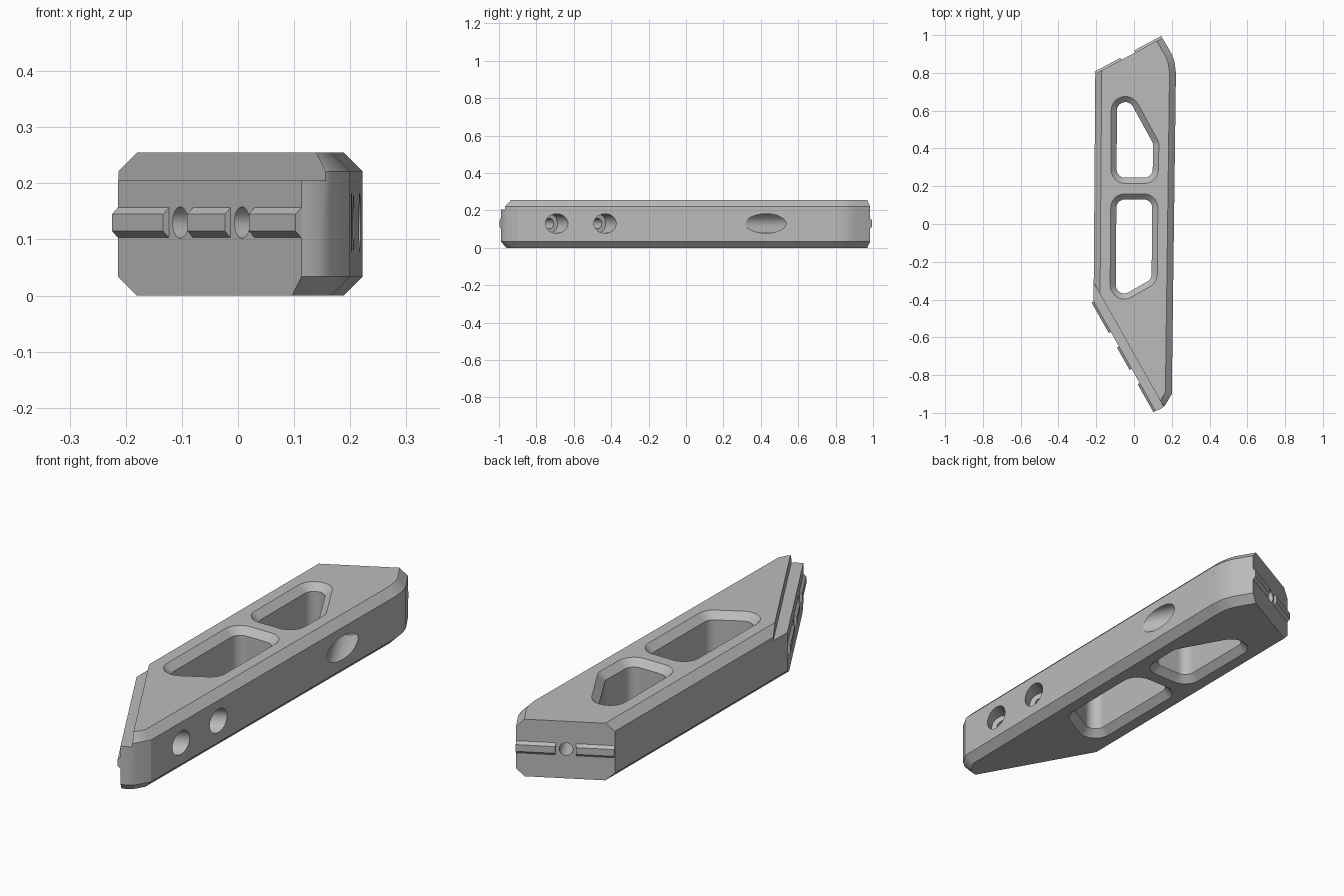
import bpy, bmesh, math
from mathutils import Vector
from mathutils.geometry import intersect_line_line_2d, tessellate_polygon

if "Cube" in bpy.data.objects:
    bpy.data.objects.remove(bpy.data.objects["Cube"], do_unlink=True)

metal = bpy.data.materials.new("plain_grey")
metal.use_nodes = True
GREY = (0.5, 0.5, 0.5, 1)
metal.diffuse_color = GREY
metal.node_tree.nodes["Principled BSDF"].inputs["Base Color"].default_value = GREY

HEIGHT, CHAMFER, MID = 0.255, 0.034, 0.13


def loft(name, rings):
    """Solid through matching rings of points, capped at both ends."""
    bm = bmesh.new()
    loops = [[bm.verts.new(p) for p in ring] for ring in rings]
    n = len(loops[0])
    for a, b in zip(loops, loops[1:]):
        for i in range(n):
            j = (i + 1) % n
            bm.faces.new((a[i], a[j], b[j], b[i]))
    bm.faces.new(loops[0][::-1])
    bm.faces.new(loops[-1])
    bmesh.ops.recalc_face_normals(bm, faces=bm.faces)
    mesh = bpy.data.meshes.new(name)
    bm.to_mesh(mesh)
    bm.free()
    ob = bpy.data.objects.new(name, mesh)
    bpy.context.collection.objects.link(ob)
    mesh.materials.append(metal)
    return ob


def offset(poly, dists):
    """Move each edge of a counter-clockwise polygon outward by its distance."""
    lines = []
    for i, p in enumerate(poly):
        q = poly[(i + 1) % len(poly)]
        d = (q - p).normalized()
        out = Vector((d.y, -d.x)) * dists[i]
        lines.append((p + out, d))
    pts = []
    for i, (p, d) in enumerate(lines):
        p0, d0 = lines[i - 1]
        t = (p - p0).cross(d) / d0.cross(d)
        pts.append(p0 + d0 * t)
    return pts


def rounded(poly, radius, steps=10):
    """Replace each corner by an arc."""
    pts = []
    for i, c in enumerate(poly):
        a = (poly[i - 1] - c).normalized()
        b = (poly[(i + 1) % len(poly)] - c).normalized()
        half = a.angle(b) / 2
        centre = c + (a + b).normalized() * radius / math.sin(half)
        start = c + a * radius / math.tan(half) - centre
        turn = math.pi - 2 * half
        for k in range(steps + 1):
            s = turn * k / steps
            co, si = math.cos(s), math.sin(s)
            pts.append(centre + Vector((start.x * co - start.y * si,
                                        start.x * si + start.y * co)))
    return pts


def at(ring, z):
    return [(p.x, p.y, z) for p in ring]


def rod(name, start, end, radius, sides=40):
    """Horizontal cylinder between two plan points at mid height."""
    d = (end - start).normalized()
    side = Vector((-d.y, d.x))
    rings = []
    for c in (start, end):
        ring = []
        for k in range(sides):
            s = math.tau * k / sides
            p = c + side * radius * math.cos(s)
            ring.append((p.x, p.y, MID + radius * math.sin(s)))
        rings.append(ring)
    return loft(name, rings)


def cut(target, cutter):
    mod = target.modifiers.new("cut", "BOOLEAN")
    mod.operation, mod.solver, mod.object = "DIFFERENCE", "EXACT", cutter
    bpy.context.view_layer.objects.active = target
    bpy.ops.object.modifier_apply(modifier=mod.name)
    bpy.data.objects.remove(cutter, do_unlink=True)


# Plan outline: angled front end, rounded nose, long side, rounded heel, back end
outline = [Vector(p) for p in (
    (-0.214, -0.41), (0.113, -0.99), (0.142, -0.979), (0.165, -0.96), (0.2, -0.9),
    (0.222, 0.8), (0.215, 0.857), (0.2, 0.9), (0.15, 0.985), (-0.205, 0.795))]
front_a, front_b = outline[0], outline[1]
back_a, back_b = outline[9], outline[8]
front_dir = (front_b - front_a).normalized()
back_dir = (back_b - back_a).normalized()
front_out = Vector((front_dir.y, -front_dir.x))
back_out = Vector((-back_dir.y, back_dir.x))

# Body with chamfers on every side except the two angled ends
inset = offset(outline, [0 if i in (0, 8) else -CHAMFER for i in range(len(outline))])
body = loft("body", [at(inset, 0), at(outline, CHAMFER),
                     at(outline, HEIGHT - CHAMFER), at(inset, HEIGHT)])

# Ledge along the top of the front end
inner = front_a - front_out * 0.049 - front_dir * 0.3
outer = front_a + front_out * 0.2 - front_dir * 0.3
ledge = [inner, outer, outer + front_dir * 1.4, inner + front_dir * 1.4]
cut(body, loft("ledge_cutter", [at(ledge, 0.205), at(ledge, 0.4)]))

# Two rounded through pockets, chamfered at top and bottom
pockets = [
    [(-0.097, -0.4), (0.093, -0.292), (0.097, 0.13), (-0.093, 0.13)],
    [(-0.092, 0.245), (0.098, 0.245), (0.102, 0.425), (-0.09, 0.775)]]
for corners in pockets:
    poly = [Vector(p) for p in corners]
    rings = []
    for z, grow in ((-0.01, 0.04), (0.03, 0), (HEIGHT - 0.03, 0), (HEIGHT + 0.01, 0.04)):
        rings.append(at(rounded(offset(poly, [grow] * 4), 0.045 + grow), z))
    cut(body, loft("pocket_cutter", rings))


# Bolt holes square to the ends, with wide counterbores from the long side
def bolt_hole(a, direction, out, x, depth):
    p = a + direction * (x - a.x) / direction.x
    side_point = p - out * (0.21 - p.x) / -out.x
    cut(body, rod("bolt_cutter", p + out * 0.1, side_point, 0.028))
    cut(body, rod("bore_cutter", side_point + out * depth, side_point - out * 0.2, 0.052))


bolt_hole(front_a, front_dir, front_out, -0.103, 0.09)
bolt_hole(front_a, front_dir, front_out, 0.007, 0.09)
bolt_hole(back_a, back_dir, back_out, -0.03, 0.22)


# Raised locating ribs on both ends
def rib(name, a, direction, out, x0, x1):
    rings = []
    for x in (x0, x1):
        p = a + direction * (x - a.x) / direction.x
        ring = []
        for depth, dz in ((-0.01, -0.027), (0, -0.027), (0.012, -0.015),
                          (0.012, 0.015), (0, 0.027), (-0.01, 0.027)):
            q = p + out * depth
            ring.append((q.x, q.y, MID + dz))
        rings.append(ring)
    return loft(name, rings)


for i, (x0, x1) in enumerate(((-0.214, -0.123), (-0.08, -0.013), (0.03, 0.113))):
    rib(f"front_rib_{i + 1}", front_a, front_dir, front_out, x0, x1)
for i, (x0, x1) in enumerate(((-0.204, -0.066), (0.008, 0.15))):
    rib(f"back_rib_{i + 1}", back_a, back_dir, back_out, x0, x1)

# Smooth the curved walls and keep flat faces flat
bpy.ops.object.select_all(action="DESELECT")
body.select_set(True)
bpy.context.view_layer.objects.active = body
bpy.ops.object.shade_smooth_by_angle(angle=math.radians(21))
weighted = body.modifiers.new("flat_faces", "WEIGHTED_NORMAL")
weighted.keep_sharp = True
